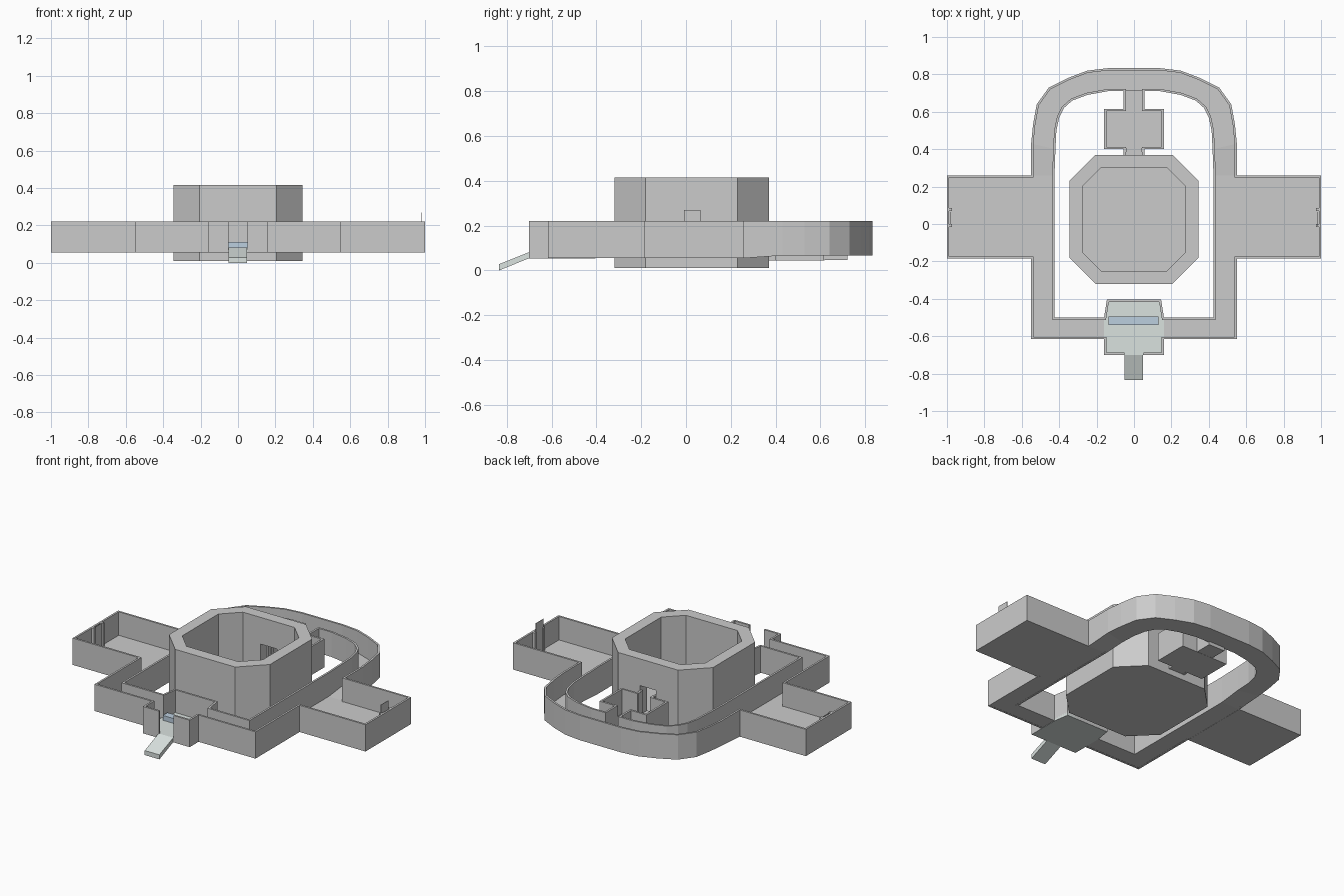
import bpy
from mathutils import Vector

if "Cube" in bpy.data.objects:
    bpy.data.objects.remove(bpy.data.objects["Cube"])

TOP = 0.22


def base_z(x, y):
    # underside height of the building at a plan position
    if abs(x) < 0.17 and 0.36 < y < 0.65:
        return 0.045
    if y > 0.3 and abs(x) < 0.6:
        return 0.067
    return 0.055


def make(name, verts, faces, mat=None):
    me = bpy.data.meshes.new(name)
    me.from_pydata(verts, [], faces)
    ob = bpy.data.objects.new(name, me)
    bpy.context.collection.objects.link(ob)
    bpy.context.view_layer.objects.active = ob
    ob.select_set(True)
    bpy.ops.object.mode_set(mode='EDIT')
    bpy.ops.mesh.select_all(action='SELECT')
    bpy.ops.mesh.normals_make_consistent(inside=False)
    bpy.ops.object.mode_set(mode='OBJECT')
    ob.select_set(False)
    if mat:
        me.materials.append(mat)
    return ob


def prism(name, pts, z0, z1, mat=None):
    n = len(pts)
    v = [(x, y, z0) for x, y in pts] + [(x, y, z1) for x, y in pts]
    f = [tuple(range(n)), tuple(range(n, 2 * n))]
    f += [(i, (i + 1) % n, n + (i + 1) % n, n + i) for i in range(n)]
    return make(name, v, f, mat)


def box(name, x0, x1, y0, y1, z0, z1, mat=None):
    return prism(name, [(x0, y0), (x1, y0), (x1, y1), (x0, y1)], z0, z1, mat)


def wall(name, pts, t, z1=TOP, z0=None):
    # wall along a path, thickened by t to its left with mitred corners
    P = [Vector(p) for p in pts]
    n = len(P)
    norms = []
    for a, b in zip(P, P[1:]):
        d = (b - a).normalized()
        norms.append(Vector((-d.y, d.x)))
    v, f = [], []
    for i, p in enumerate(P):
        a, b = norms[max(i - 1, 0)], norms[min(i, n - 2)]
        q = p + (a + b) * (t / (1 + a.dot(b)))
        zb = base_z(*p) if z0 is None else z0
        v += [(p.x, p.y, zb), (q.x, q.y, zb), (q.x, q.y, z1), (p.x, p.y, z1)]
    for i in range(n - 1):
        for k in range(4):
            m = (k + 1) % 4
            f.append((4 * i + k, 4 * i + m, 4 * i + 4 + m, 4 * i + 4 + k))
    f += [(0, 1, 2, 3), tuple(4 * n - 4 + k for k in range(4))]
    return make(name, v, f)


def material(name, col):
    m = bpy.data.materials.new(name)
    m.diffuse_color = col
    m.use_nodes = True
    m.node_tree.nodes["Principled BSDF"].inputs["Base Color"].default_value = m.diffuse_color
    return m


pale = material("pale_floor", (0.70, 0.76, 0.74, 1))
blue = material("blue_counter", (0.50, 0.62, 0.74, 1))

# plan curves of the ring corridor, right half
outer = [(.55, -.615), (.55, -.185), (.55, .26), (.55, .43), (.54, .53), (.52, .64),
         (.455, .73), (.355, .78), (.25, .82), (.14, .833), (0, .833)]
inner = [(.425, -.5), (.425, -.185), (.425, .26), (.42, .4), (.415, .5), (.40, .57),
         (.375, .62), (.33, .66), (.25, .69), (.14, .71), (.055, .71)]
outer_path = [(.05, -.7), (.16, -.7), (.16, -.615), outer[0], outer[1], (1, -.185),
              (1, .26)] + outer[2:]
inner_path = [(0, -.405), (.145, -.405), (.16, -.5)] + inner + [
    (.055, .615), (.16, .615), (.16, .4), (.055, .4), (.055, .36)]
tower = [(.055, .37), (.205, .37), (.345, .23), (.345, -.18), (.205, -.32), (0, -.32)]

for s, side in ((1, "right"), (-1, "left")):
    def mir(pts):
        return [(s * x, y) for x, y in pts]
    # thin corridor, wing and room walls
    wall("outer_wall_" + side, mir(outer_path), .012 * s)
    wall("inner_wall_" + side, mir(inner_path), -.012 * s)
    # thick tower walls
    wall("tower_wall_" + side, mir(tower), -.07 * s, .415, .01)
    # wing floor and the doorway on its end wall
    box("wing_floor_" + side, *sorted((s * .55, s * .995)), -.18, .255, .055, .075)
    for y in (-.015, .07):
        box("wing_door_post_" + side, *sorted((s * .972, s * .988)), y, y + .015, .07, TOP)
    box("wing_door_panel_" + side, *sorted((s * .979, s * .982)), -.01, .065, .07,
        .27 if s > 0 else TOP)

# ring corridor floor
a = outer + [(-x, y) for x, y in reversed(outer[:-1])]
b = inner + [(0, .71)] + [(-x, y) for x, y in reversed(inner)]
a = outer + [(0, .833)] + [(-x, y) for x, y in reversed(outer)]
v, f = [], []
for p, q in zip(a, b):
    for (x, y), dz in ((p, 0), (q, 0), (q, .018), (p, .018)):
        v.append((x, y, (.067 if p[1] > .3 else .056) + dz))
n = len(a)
for i in range(n):
    j = (i + 1) % n
    for k in range(4):
        m = (k + 1) % 4
        f.append((4 * i + k, 4 * i + m, 4 * j + m, 4 * j + k))
make("ring_floor", v, f)

# tower floor and the lintel over its back doorway
octagon = tower[:-1] + [(-x, y) for x, y in reversed(tower[:-1])]
prism("tower_floor", octagon, .01, .04)
box("tower_lintel", -.055, .055, .30, .37, .25, .415)
box("tower_threshold", -.055, .055, .30, .37, .01, .07)

# back room and its passages
box("back_room_floor", -.16, .16, .4, .615, .045, .068)
box("back_passage_floor", -.055, .055, .61, .72, .046, .075)
box("tower_passage_floor", -.055, .055, .37, .402, .046, .069)
for x in (-.055, .04):
    box("back_door_post", x, x + .015, .385, .405, .06, TOP)

# entrance room floor, counter and ramp
prism("entrance_floor", [(-.16, -.7), (.16, -.7), (.16, -.5), (.145, -.405),
                         (-.145, -.405), (-.16, -.5)], .054, .08, pale)
box("entrance_counter", -.135, .13, -.54, -.495, .08, .11, blue)
v = [(x, y, z) for x in (-.052, .048)
     for y, z in ((-.835, 0), (-.7, .055), (-.7, .082), (-.835, .028))]
make("entrance_ramp", v, [(0, 1, 2, 3), (4, 5, 6, 7), (0, 1, 5, 4), (1, 2, 6, 5),
                          (2, 3, 7, 6), (3, 0, 4, 7)], pale)
